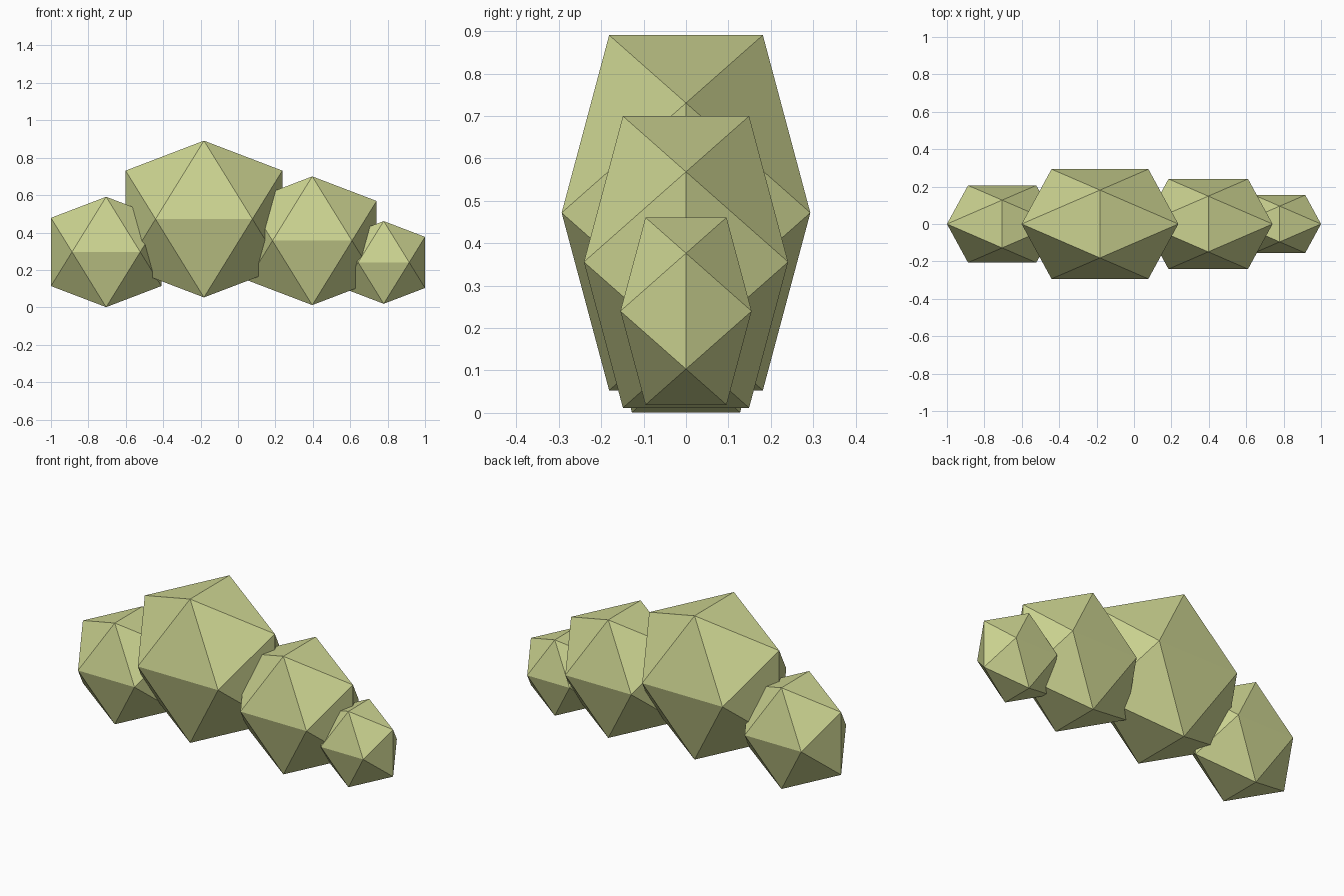
import bpy
import bmesh

cube = bpy.data.objects.get("Cube")
if cube:
    bpy.data.objects.remove(cube, do_unlink=True)

# Single foliage colour
leaf = bpy.data.materials.new("pale_leaf_green")
leaf.use_nodes = True
colour = (0.60, 0.65, 0.28, 1)
leaf.diffuse_color = colour
leaf.node_tree.nodes["Principled BSDF"].inputs["Base Color"].default_value = colour

GOLDEN = (1 + 5 ** 0.5) / 2
DEPTH = 0.7  # clumps are flattened front to back


def clump(name, x, z, half):
    """Flat-faced icosahedron with an edge along y at its top and bottom."""
    bm = bmesh.new()
    short = half / GOLDEN
    for a in (-short, short):
        for b in (-half, half):
            for co in ((b, 0, a), (a, b, 0), (0, a, b)):
                bm.verts.new((co[0], co[1] * DEPTH, co[2]))
    bmesh.ops.convex_hull(bm, input=bm.verts)
    bmesh.ops.recalc_face_normals(bm, faces=bm.faces)
    mesh = bpy.data.meshes.new(name)
    bm.to_mesh(mesh)
    bm.free()
    mesh.materials.append(leaf)
    obj = bpy.data.objects.new(name, mesh)
    obj.location = (x, 0, z)
    bpy.context.collection.objects.link(obj)


# Row of overlapping bush clumps
clump("right_bush_clump", -0.705, 0.296, 0.295)
clump("large_bush_clump", -0.182, 0.472, 0.419)
clump("left_bush_clump", 0.397, 0.356, 0.344)
clump("small_bush_clump", 0.779, 0.24, 0.221)
